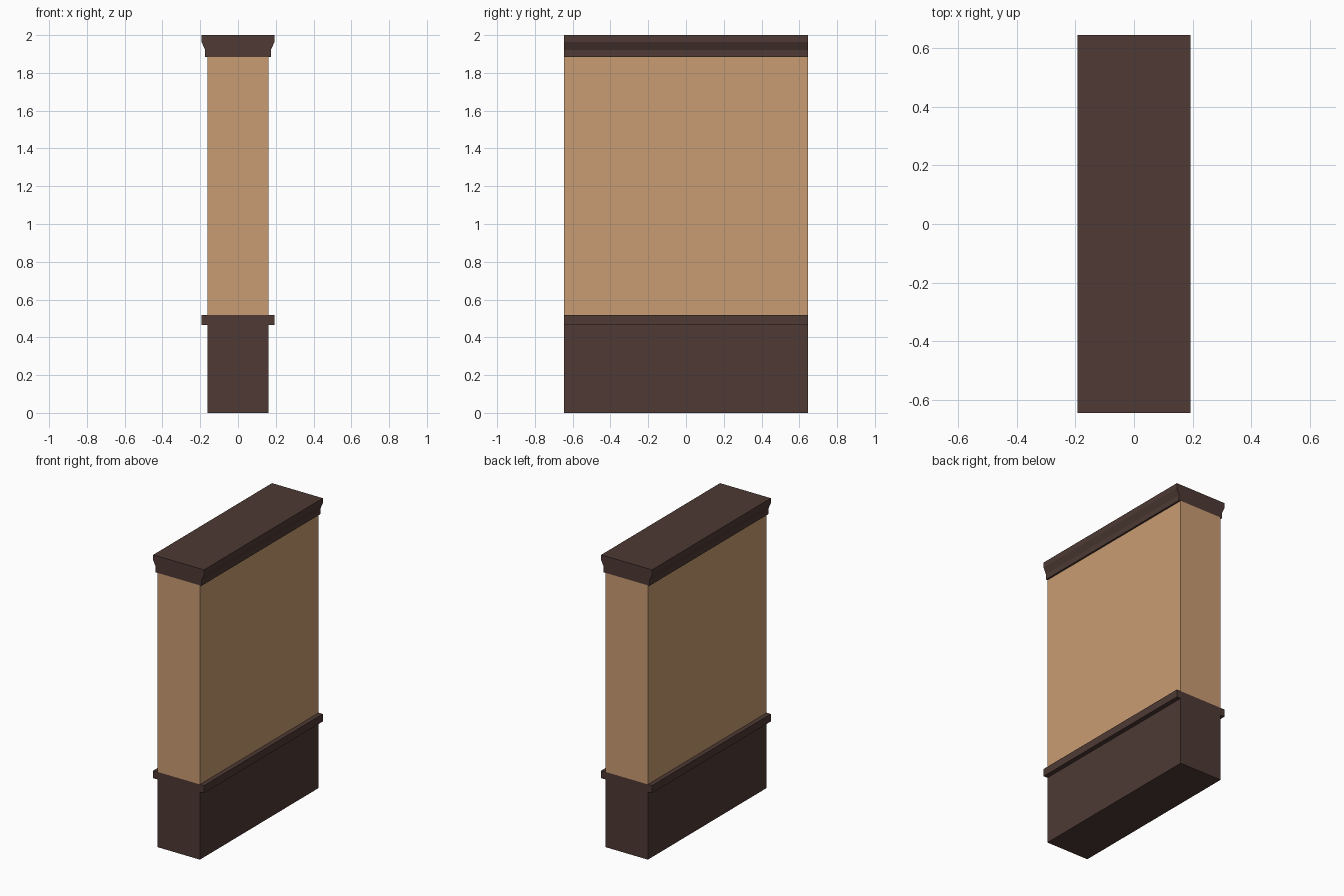
import bpy
import bmesh

cube = bpy.data.objects.get("Cube")
if cube:
    bpy.data.objects.remove(cube, do_unlink=True)

HALF_LENGTH = 0.645
WALL = 0.162
TRIM = 0.193


def linear(c):
    c /= 255
    return c / 12.92 if c <= 0.04045 else ((c + 0.055) / 1.055) ** 2.4


def make_material(name, rgb):
    mat = bpy.data.materials.new(name)
    mat.use_nodes = True
    color = (*[linear(c) for c in rgb], 1)
    mat.diffuse_color = color
    bsdf = next(n for n in mat.node_tree.nodes if n.type == "BSDF_PRINCIPLED")
    bsdf.inputs["Base Color"].default_value = color
    return mat


def extrude_profile(name, half_profile, mat):
    """Mirror a (half width, height) profile in x and sweep it along y."""
    outline = half_profile + [(-x, z) for x, z in reversed(half_profile)]
    bm = bmesh.new()
    face = bm.faces.new([bm.verts.new((x, -HALF_LENGTH, z)) for x, z in outline])
    swept = bmesh.ops.extrude_face_region(bm, geom=[face])["geom"]
    verts = [v for v in swept if isinstance(v, bmesh.types.BMVert)]
    bmesh.ops.translate(bm, verts=verts, vec=(0, 2 * HALF_LENGTH, 0))
    bmesh.ops.recalc_face_normals(bm, faces=bm.faces)
    mesh = bpy.data.meshes.new(name)
    bm.to_mesh(mesh)
    bm.free()
    mesh.materials.append(mat)
    obj = bpy.data.objects.new(name, mesh)
    bpy.context.collection.objects.link(obj)
    return obj


dark_wood = make_material("dark brown wood", (78, 58, 52))
plaster = make_material("tan plaster", (201, 156, 115))

# Lower panelling, projecting rail, plain wall and crown moulding
extrude_profile("lower_panel", [(WALL, 0), (WALL, 0.465)], dark_wood)
extrude_profile("chair_rail", [(TRIM, 0.465), (TRIM, 0.517)], dark_wood)
extrude_profile("upper_wall", [(WALL, 0.517), (WALL, 1.885)], plaster)
extrude_profile("crown_moulding",
                [(0.174, 1.885), (0.174, 1.922), (TRIM, 1.963), (TRIM, 2)],
                dark_wood)
